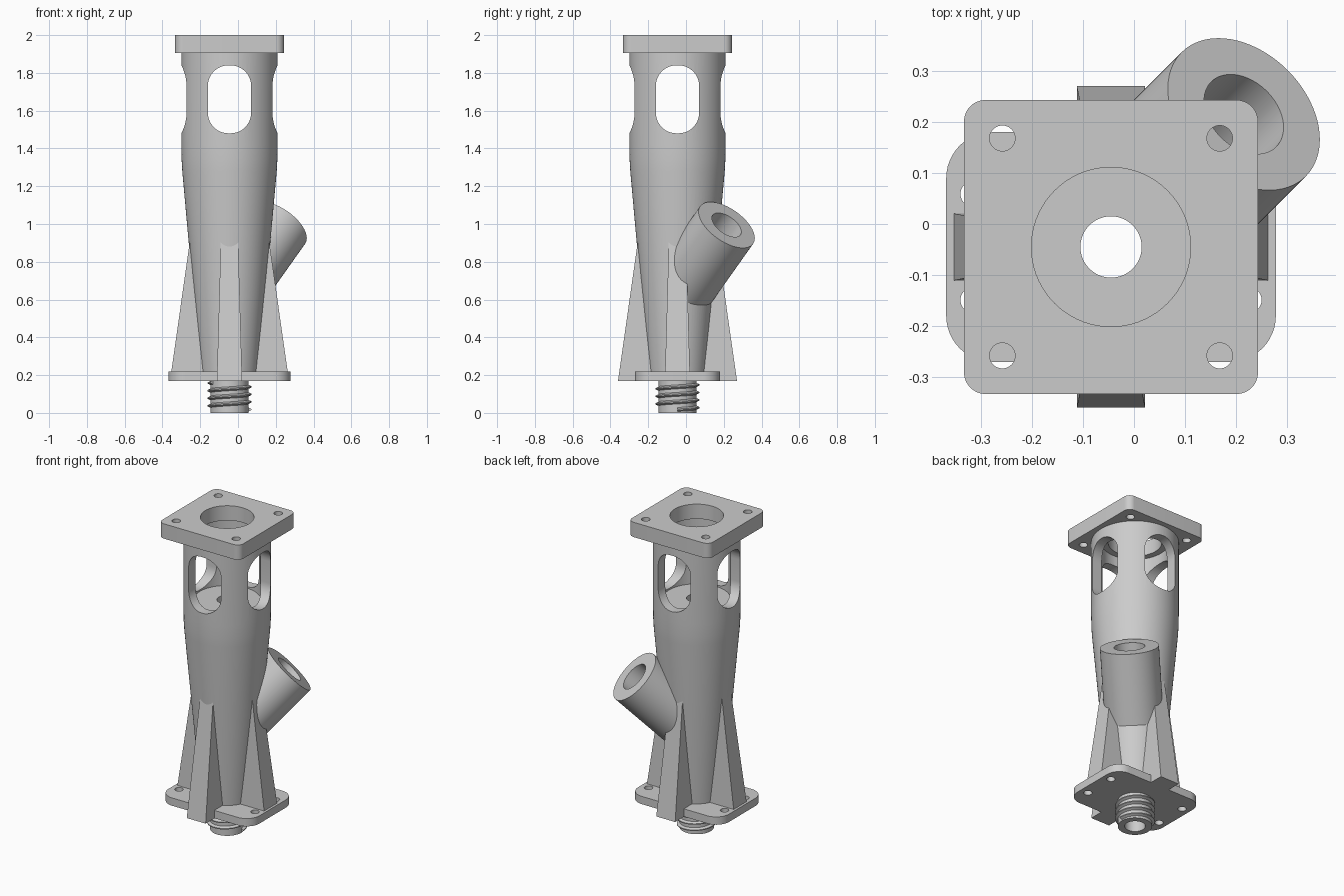
import bpy, bmesh, math
from mathutils import Vector, Matrix

if "Cube" in bpy.data.objects:
    bpy.data.objects.remove(bpy.data.objects["Cube"], do_unlink=True)

grey = bpy.data.materials.new("plain_grey")
grey.use_nodes = True
grey.diffuse_color = (0.6, 0.6, 0.6, 1)
grey.node_tree.nodes["Principled BSDF"].inputs["Base Color"].default_value = grey.diffuse_color

AXIS = Vector((-0.045, -0.045, 0))   # centre line of the tower
SEG = 72


def make(name, bm):
    """Turn a bmesh built around the centre line into an object."""
    bmesh.ops.translate(bm, verts=bm.verts, vec=AXIS)
    bmesh.ops.recalc_face_normals(bm, faces=bm.faces)
    mesh = bpy.data.meshes.new(name)
    bm.to_mesh(mesh)
    bm.free()
    mesh.materials.append(grey)
    ob = bpy.data.objects.new(name, mesh)
    bpy.context.scene.collection.objects.link(ob)
    return ob


def activate(ob):
    bpy.ops.object.select_all(action='DESELECT')
    ob.select_set(True)
    bpy.context.view_layer.objects.active = ob


def lathe(name, profile):
    """Revolve a closed (radius, height) loop."""
    bm = bmesh.new()
    rings = []
    for i in range(SEG):
        a = math.tau * i / SEG
        rings.append([bm.verts.new((r * math.cos(a), r * math.sin(a), z)) for r, z in profile])
    n = len(profile)
    for i in range(SEG):
        p, q = rings[i], rings[(i + 1) % SEG]
        for j in range(n):
            k = (j + 1) % n
            bm.faces.new((p[j], q[j], q[k], p[k]))
    return make(name, bm)


def rod(name, r, start, end):
    """Solid cylinder between two points."""
    start, end = Vector(start), Vector(end)
    d = end - start
    m = Matrix.Translation((start + end) / 2) @ d.to_track_quat('Z', 'Y').to_matrix().to_4x4()
    bm = bmesh.new()
    bmesh.ops.create_cone(bm, cap_ends=True, segments=SEG, radius1=r, radius2=r,
                          depth=d.length, matrix=m)
    return make(name, bm)


def rounded_slab(name, half_w, half_h, r, lo, hi, matrix=Matrix()):
    """Rounded rectangle extruded from lo to hi, then transformed."""
    bm = bmesh.new()
    loop = []
    for q, (sx, sy) in enumerate(((1, 1), (-1, 1), (-1, -1), (1, -1))):
        for i in range(13):
            a = math.pi / 2 * (q + i / 12)
            loop.append((sx * (half_w - r) + r * math.cos(a), sy * (half_h - r) + r * math.sin(a)))
    low = [bm.verts.new((x, y, lo)) for x, y in loop]
    top = [bm.verts.new((x, y, hi)) for x, y in loop]
    bm.faces.new(low)
    bm.faces.new(top)
    for i in range(len(loop)):
        j = (i + 1) % len(loop)
        bm.faces.new((low[i], low[j], top[j], top[i]))
    bm.transform(matrix)
    return make(name, bm)


def cut(ob, cutters):
    for c in cutters:
        c.hide_render = True
        mod = ob.modifiers.new("cut", 'BOOLEAN')
        mod.operation = 'DIFFERENCE'
        mod.solver = 'EXACT'
        mod.object = c
        activate(ob)
        bpy.ops.object.modifier_apply(modifier=mod.name)


# cutters: centre bore, side port bore, four windows
S = math.sqrt(0.5)
def on_port(h):
    return (h * S, h * S, 0.627 + h)

bore = rod("bore_cutter", 0.06, (0, 0, -0.1), (0, 0, 1.46))
port_bore = rod("port_bore_cutter", 0.09, on_port(0), on_port(0.5))
windows = []
for turn in (0, 90):
    m = (Matrix.Translation((0, 0, 1.66)) @ Matrix.Rotation(math.radians(turn), 4, 'Z')
         @ Matrix.Rotation(math.pi / 2, 4, 'X'))
    windows.append(rounded_slab("window_cutter", 0.115, 0.18, 0.11, -0.4, 0.4, m))

# tower body with hollow upper chamber
body = lathe("tower_body", [(0.06, 0.2), (0.153, 0.2), (0.25, 1.28), (0.2535, 1.34), (0.255, 1.42),
                            (0.255, 1.915), (0.195, 1.915), (0.195, 1.47), (0.06, 1.47)])
cut(body, windows + [port_bore])

# angled side port
port = rod("side_port", 0.172, on_port(0.04), on_port(0.368))
cut(port, [port_bore, bore])

# top flange with centre opening and four bolt holes
top_plate = rounded_slab("top_flange", 0.288, 0.288, 0.042, 1.905, 2.0)
holes = [rod("hole_cutter", 0.156, (0, 0, 1.8), (0, 0, 2.1))]
for sx in (-1, 1):
    for sy in (-1, 1):
        holes.append(rod("hole_cutter", 0.025, (sx * 0.213, sy * 0.213, 1.8), (sx * 0.213, sy * 0.213, 2.1)))
cut(top_plate, holes)

# base flange
base_plate = rounded_slab("base_flange", 0.323, 0.225, 0.09, 0.17, 0.22)
base_holes = [rod("hole_cutter", 0.08, (0, 0, 0.1), (0, 0, 0.3))]
for sx in (-1, 1):
    for sy in (-1, 1):
        base_holes.append(rod("hole_cutter", 0.025, (sx * 0.27, sy * 0.104, 0.1), (sx * 0.27, sy * 0.104, 0.3)))
cut(base_plate, base_holes)

# four tapering buttress fins
fins = []
for name, turn in (("left", 0), ("back", 90), ("right", 180), ("front", 270)):
    bm = bmesh.new()
    rows = [[bm.verts.new(p) for p in ((0.11, -w, z), (r, -w, z), (r, w, z), (0.11, w, z))]
            for z, r, w in ((0.17, 0.315, 0.067), (0.95, 0.204, 0.045))]
    bm.faces.new(rows[0])
    bm.faces.new(rows[1])
    for i in range(4):
        j = (i + 1) % 4
        bm.faces.new((rows[0][i], rows[0][j], rows[1][j], rows[1][i]))
    bm.transform(Matrix.Rotation(math.radians(turn), 4, 'Z'))
    fins.append(make(name + "_fin", bm))

# threaded spigot: tube plus a helical ridge
spigot = lathe("spigot_tube", [(0.06, 0), (0.1, 0), (0.1, 0.2), (0.06, 0.2)])
bm = bmesh.new()
turns, pitch, steps = 3.6, 0.04, 48
prev = None
for i in range(int(turns * steps) + 1):
    a = math.tau * i / steps
    z = 0.018 + pitch * i / steps
    ring = [bm.verts.new((r * math.cos(a), r * math.sin(a), z + dz))
            for r, dz in ((0.095, -0.013), (0.116, -0.003), (0.116, 0.003), (0.095, 0.013))]
    if prev:
        for j in range(4):
            k = (j + 1) % 4
            bm.faces.new((prev[j], prev[k], ring[k], ring[j]))
    else:
        bm.faces.new(ring)
    prev = ring
bm.faces.new(prev)
thread = make("spigot_thread", bm)

# drop the cutters and shade curved parts
for c in [bore, port_bore] + windows + holes + base_holes:
    bpy.data.objects.remove(c, do_unlink=True)
for ob in (body, port, top_plate, base_plate, spigot, thread):
    activate(ob)
    bpy.ops.object.shade_smooth_by_angle(angle=math.radians(30))
